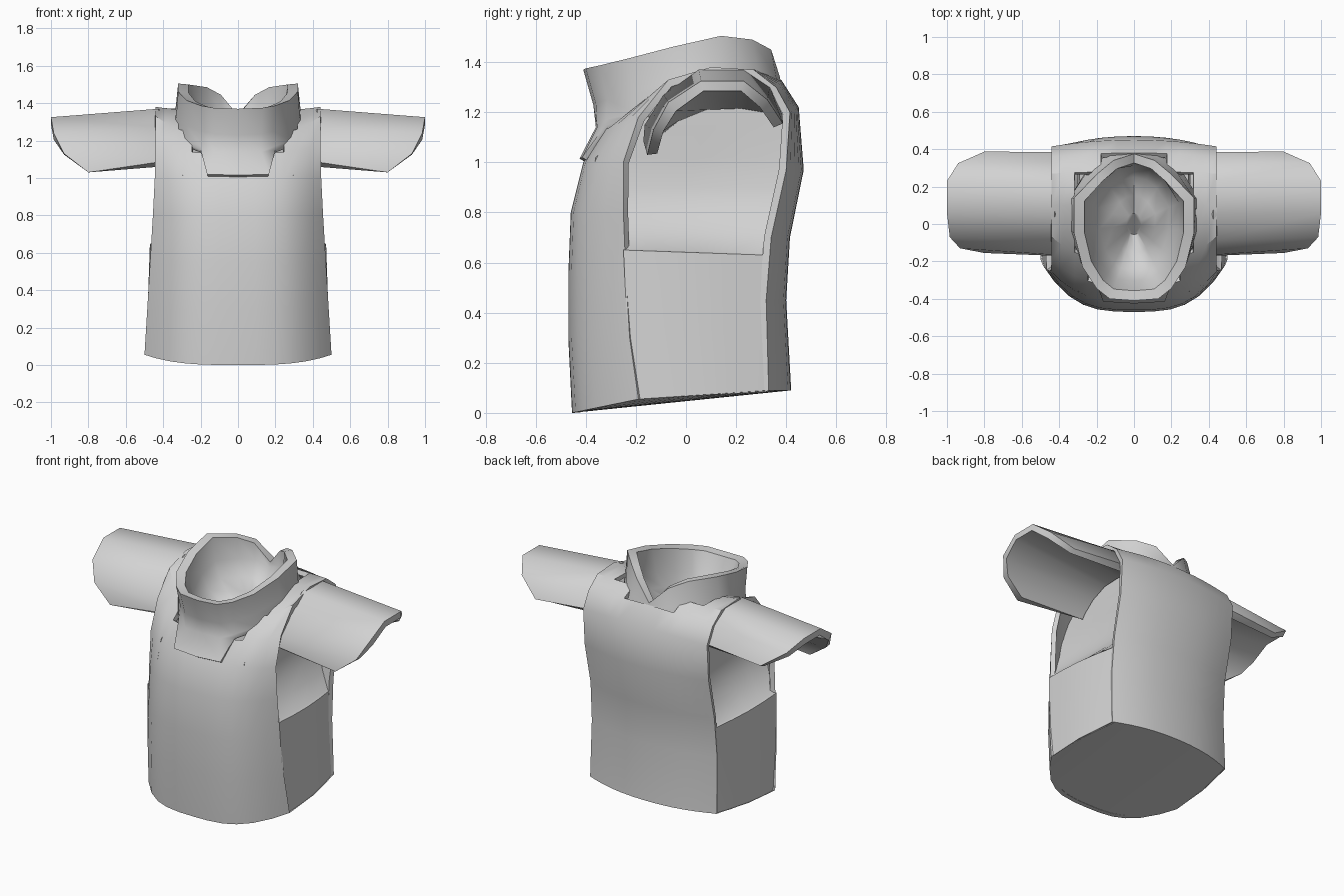
import bpy, bmesh, math

cube = bpy.data.objects.get("Cube")
if cube:
    bpy.data.objects.remove(cube, do_unlink=True)

grey = bpy.data.materials.new("plain grey")
grey.use_nodes = True
grey.diffuse_color = (0.65, 0.65, 0.65, 1)
grey.node_tree.nodes["Principled BSDF"].inputs["Base Color"].default_value = (0.65, 0.65, 0.65, 1)


def make(name, rows, closed=False, thickness=0, keep=None, cap_end=False, end_strips=False,
         flip=False, angle=35):
    """Skin a grid of point rows; optional loop closing, caps, solidify and face filter."""
    bm = bmesh.new()
    grid = [[bm.verts.new(p) for p in row] for row in rows]
    n = len(rows[0])
    for a, b in zip(grid, grid[1:]):
        for i in range(n if closed else n - 1):
            j = (i + 1) % n
            f = bm.faces.new((a[i], a[j], b[j], b[i]))
            if keep and not keep(f.calc_center_median()):
                bm.faces.remove(f)
    if cap_end:
        bm.faces.new(grid[-1])
    if end_strips:  # ladder of quads across each flattened end loop
        for row in (grid[0], grid[-1]):
            for i in range(n // 2 - 1):
                bm.faces.new((row[i], row[i + 1], row[n - 2 - i], row[n - 1 - i]))
    bmesh.ops.delete(bm, geom=[v for v in bm.verts if not v.link_faces], context='VERTS')
    bmesh.ops.recalc_face_normals(bm, faces=bm.faces)
    if flip:
        bmesh.ops.reverse_faces(bm, faces=bm.faces)
    me = bpy.data.meshes.new(name)
    bm.to_mesh(me)
    bm.free()
    ob = bpy.data.objects.new(name, me)
    bpy.context.collection.objects.link(ob)
    me.materials.append(grey)
    bpy.ops.object.select_all(action='DESELECT')
    ob.select_set(True)
    bpy.context.view_layer.objects.active = ob
    if thickness:
        mod = ob.modifiers.new("thickness", 'SOLIDIFY')
        mod.thickness = thickness
        mod.offset = -1
        bpy.ops.object.modifier_apply(modifier=mod.name)
    bpy.ops.object.shade_smooth_by_angle(angle=math.radians(angle))
    return ob


def mirror_row(half):
    """Half row from x = 0 outward -> full row from -x to +x."""
    return [(-x, y, z) for x, y, z in reversed(half[1:])] + list(half)


# Tabard shell running up the chest, over the shoulders and down the back:
# centre y, centre z, edge y, edge z, half width, roundness
stations = [
    (-.455, 0, -.19, .055, .50, 3.2), (-.47, .3, -.225, .3, .485, 3.2),
    (-.47, .55, -.24, .55, .47, 3.2), (-.46, .8, -.25, .8, .455, 3.2),
    (-.41, 1.0, -.25, 1.0, .445, 3.2), (-.33, 1.13, -.19, 1.18, .44, 3),
    (-.2, 1.22, -.07, 1.33, .44, 3), (.1, 1.35, .1, 1.38, .44, 2),
    (.28, 1.37, .27, 1.37, .44, 2), (.38, 1.33, .36, 1.30, .44, 2),
    (.45, 1.22, .415, 1.2, .44, 2), (.47, .97, .40, .97, .44, 2.2),
    (.415, .7, .34, .7, .44, 2.2), (.40, .45, .32, .45, .445, 2.2),
    (.42, .09, .33, .09, .45, 2.2)]
columns = [0, .2, .4, .56, .72, .88, 1]
shell = []
for yc, zc, ye, ze, w, power in stations:
    half = []
    for u in columns:
        t = u ** power
        half.append((u * w, yc + (ye - yc) * t, zc + (ze - zc) * t))
    shell.append(mirror_row(half))


def outside_neck(c):
    return c.z < 1.1 or (c.x / .34) ** 2 + ((c.y - .03) / .36) ** 2 > 1


make("torso_shell", shell, thickness=.03, keep=outside_neck)

# Closed underside, bulging a little at the flanks
middle_row = [((a[0] + b[0]) * .52, (a[1] + b[1]) / 2, (a[2] + b[2]) / 2)
              for a, b in zip(shell[0], shell[-1])]
make("underside", [shell[0], middle_row, shell[-1]], flip=True, angle=60)

# Side panels rising into the hollow armholes: z, front x, back x, front y, back y, bulge
side = [(.055, .49, .44, -.20, .33, .022), (.35, .478, .435, -.235, .32, .02),
        (.65, .468, .43, -.25, .31, .018), (.655, .455, .42, -.25, .31, .01),
        (.72, .39, .37, -.32, .35, -.01), (.80, .335, .325, -.37, .38, -.02),
        (.90, .305, .305, -.38, .41, -.02), (1.02, .295, .295, -.36, .43, -.01),
        (1.13, .29, .29, -.25, .43, 0), (1.23, .29, .29, -.18, .41, 0)]
for s, label in ((1, "left"), (-1, "right")):
    rows = []
    for z, xf, xb, yf, yb, bulge in side:
        rows.append([(s * (xf + (xb - xf) * t + bulge * math.sin(math.pi * t)),
                      yf + (yb - yf) * t, z + (.03 * t if z < .1 else -.02 * t if z < .7 else 0))
                     for t in (0, .25, .5, .75, 1)])
    panel = make(label + "_side_panel", rows, angle=45)
    if panel.data.polygons[0].normal.x * s < 0:
        panel.data.flip_normals()

# Half-tube sleeves: y, z of the outside and the inside, at the tip and at the body
tip_x = [.80, .93, .985, 1, 1, .94, .80]
tip_out = [(-.155, 1.03), (-.13, 1.13), (-.07, 1.24), (.06, 1.325),
           (.23, 1.325), (.325, 1.25), (.387, 1.155)]
tip_in = [(-.115, 1.035), (-.09, 1.125), (-.04, 1.205), (.07, 1.285),
          (.22, 1.285), (.295, 1.22), (.35, 1.14)]
body_out = [(-.17, 1.085), (-.165, 1.15), (-.09, 1.27), (.05, 1.37),
            (.23, 1.37), (.335, 1.30), (.385, 1.19)]
body_in = [(-.13, 1.07), (-.11, 1.10), (-.03, 1.165), (.08, 1.21),
           (.22, 1.215), (.31, 1.20), (.35, 1.165)]
for s, label in ((1, "left"), (-1, "right")):
    def section(points, xs):
        return [(s * x, y, z) for x, (y, z) in zip(xs, points)]
    body = section(body_out, [.425] * 7) + section(body_in, [.30] * 7)[::-1]
    tip = section(tip_out, tip_x) + section(tip_in, tip_x)[::-1]
    make(label + "_sleeve", [body, tip], closed=True, end_strips=True, angle=50)

# Standing collar, notched at the back, flaring into a bib flap on the chest
rim = [(0, .375, 1.34), (.11, .34, 1.45), (.2, .265, 1.49), (.32, .14, 1.505),
       (.32, -.05, 1.462), (.275, -.23, 1.415), (.2, -.345, 1.387),
       (.13, -.40, 1.375), (0, -.41, 1.37)]
waist = [(0, .38, 1.31), (.12, .36, 1.34), (.22, .29, 1.35), (.335, .135, 1.36),
         (.33, -.04, 1.33), (.275, -.21, 1.28), (.19, -.315, 1.25),
         (.125, -.36, 1.235), (0, -.37, 1.23)]
hips = [(0, .385, 1.29), (.13, .37, 1.30), (.235, .305, 1.30), (.35, .13, 1.30),
        (.345, -.03, 1.27), (.285, -.205, 1.20), (.197, -.32, 1.17),
        (.125, -.355, 1.14), (0, -.36, 1.14)]
hem = [(0, .385, 1.27), (.13, .375, 1.27), (.24, .31, 1.27), (.35, .13, 1.27),
       (.34, -.03, 1.24), (.285, -.205, 1.18), (.2, -.32, 1.15),
       (.165, -.415, 1.02), (0, -.425, 1.015)]


def loop(half):
    return list(half) + [(-x, y, z) for x, y, z in reversed(half[1:-1])]


def shrink(points, kx, ky, dz):
    return [(x * kx, y * ky, z + dz) for x, y, z in points]


# underside lip of the flap, outer wall, then the bowl-shaped lining
profile = [shrink(hem, .97, .94, -.015), hem, hips, waist, rim,
           shrink(rim, .83, .87, -.005), shrink(waist, .72, .82, 0),
           shrink(waist, .56, .66, -.09), shrink(waist, .34, .4, -.14),
           shrink(waist, .12, .15, -.16)]
make("collar", [loop(r) for r in profile], closed=True, cap_end=True, angle=48)
